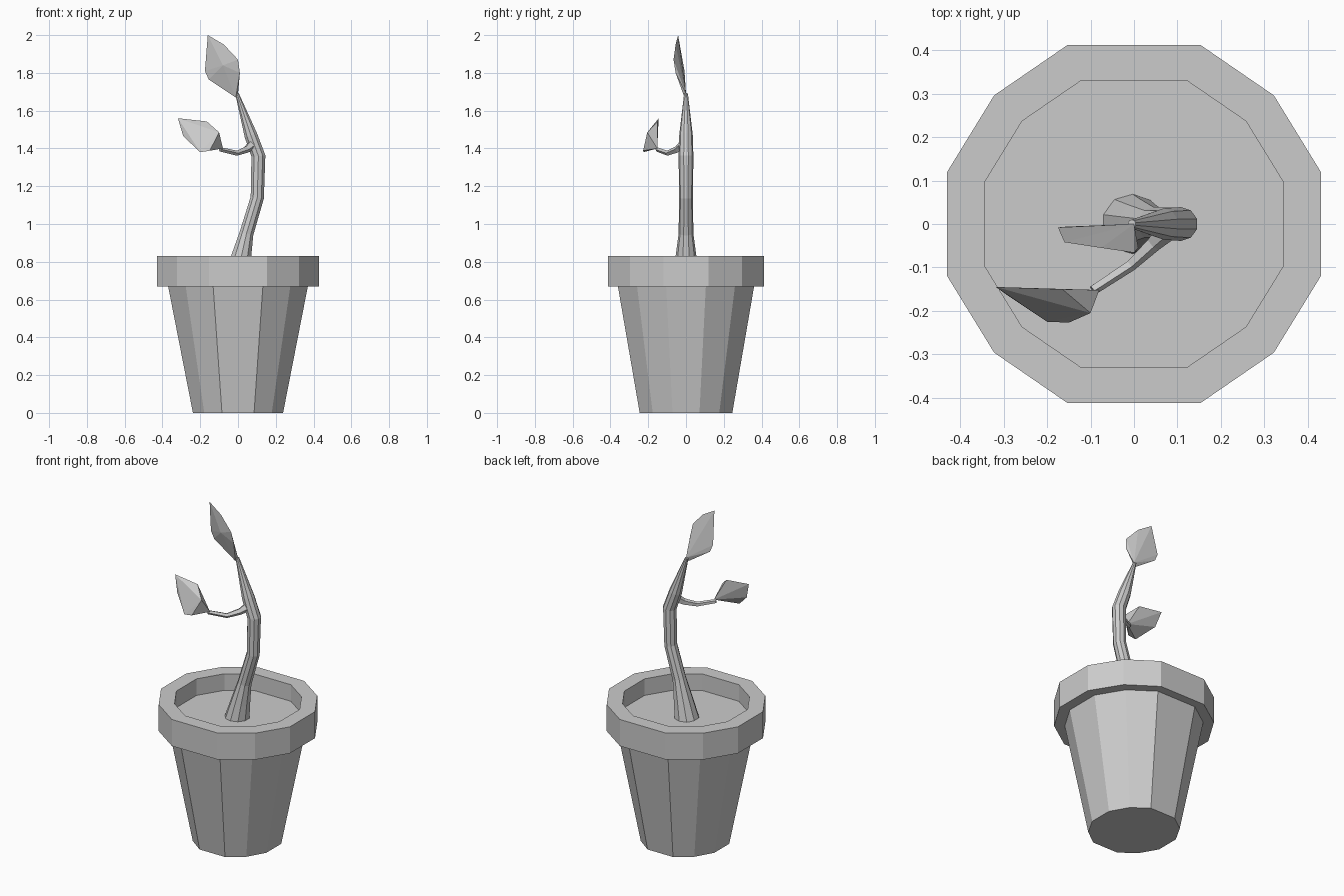
import bpy, bmesh, math
from mathutils import Vector

if "Cube" in bpy.data.objects:
    bpy.data.objects.remove(bpy.data.objects["Cube"])


def finish(name, bm):
    bmesh.ops.recalc_face_normals(bm, faces=bm.faces)
    me = bpy.data.meshes.new(name)
    bm.to_mesh(me)
    bm.free()
    ob = bpy.data.objects.new(name, me)
    bpy.context.collection.objects.link(ob)
    return ob


def loft(name, rings):
    """Skin a list of equal-sized rings and cap both ends."""
    bm = bmesh.new()
    loops = [[bm.verts.new(p) for p in ring] for ring in rings]
    n = len(loops[0])
    for a, b in zip(loops, loops[1:]):
        for i in range(n):
            j = (i + 1) % n
            bm.faces.new((a[i], a[j], b[j], b[i]))
    bm.faces.new(loops[0])
    bm.faces.new(loops[-1])
    return finish(name, bm)


def tube(name, path, radii, sides, ref):
    """Tapered tube along a bent path."""
    pts = [Vector(p) for p in path]
    rings = []
    for i, (p, r) in enumerate(zip(pts, radii)):
        t = (pts[min(i + 1, len(pts) - 1)] - pts[max(i - 1, 0)]).normalized()
        u = t.cross(Vector(ref)).normalized()
        v = t.cross(u)
        angles = [2 * math.pi * (k + 0.5) / sides for k in range(sides)]
        rings.append([p + r * (u * math.cos(a) + v * math.sin(a)) for a in angles])
    return loft(name, rings)


def leaf(name, points):
    """Thin faceted leaf wrapped around a few points."""
    bm = bmesh.new()
    for p in points:
        bm.verts.new(p)
    res = bmesh.ops.convex_hull(bm, input=bm.verts)
    junk = {g for g in res["geom_interior"] + res["geom_unused"]
            if isinstance(g, bmesh.types.BMVert)}
    bmesh.ops.delete(bm, geom=list(junk), context='VERTS')
    return finish(name, bm)


# Twelve-sided pot outline, mirrored from one quadrant
quad = [(0.43, 0.12), (0.322, 0.296), (0.153, 0.412)]
outline = (quad + [(-x, y) for x, y in reversed(quad)]
           + [(-x, -y) for x, y in quad] + [(x, -y) for x, y in reversed(quad)])

# Pot: x scale, y scale, height, from base up over the rim and down to the soil
profile = [(0.555, 0.595, 0.0), (0.86, 0.875, 0.67), (1, 1, 0.67),
           (1, 1, 0.83), (0.8, 0.8, 0.83), (0.8, 0.8, 0.73)]
loft("pot", [[(x * sx, y * sy, z) for x, y in outline] for sx, sy, z in profile])

# Stem
tube("stem",
     [(-0.005, 0, 0.72), (0.018, 0, 0.83), (0.045, 0, 0.95), (0.102, 0, 1.14),
      (0.108, 0, 1.36), (0.068, 0, 1.47), (-0.005, 0, 1.69)],
     [0.07, 0.055, 0.039, 0.037, 0.039, 0.036, 0.01], 10, (0, 1, 0))

# Side twig
tube("twig",
     [(0.075, -0.015, 1.42), (0.045, -0.045, 1.395), (-0.008, -0.095, 1.375),
      (-0.095, -0.152, 1.395)],
     [0.026, 0.019, 0.014, 0.012], 5, (0, 0, 1))

# Upper leaf
leaf("upper_leaf",
     [(-0.012, -0.008, 1.67), (0.0, 0.0, 1.69), (0.01, -0.055, 1.80),
      (0.0, -0.066, 1.87), (-0.075, -0.055, 1.95), (-0.16, -0.042, 2.0),
      (-0.175, -0.008, 1.81), (-0.155, -0.006, 1.765),
      (-0.08, -0.052, 1.84), (-0.08, -0.025, 1.84)])

# Lower leaf
leaf("lower_leaf",
     [(-0.318, -0.145, 1.56), (-0.165, -0.15, 1.543), (-0.08, -0.152, 1.40),
      (-0.1, -0.205, 1.485), (-0.15, -0.227, 1.388), (-0.2, -0.225, 1.38),
      (-0.29, -0.165, 1.465)])
